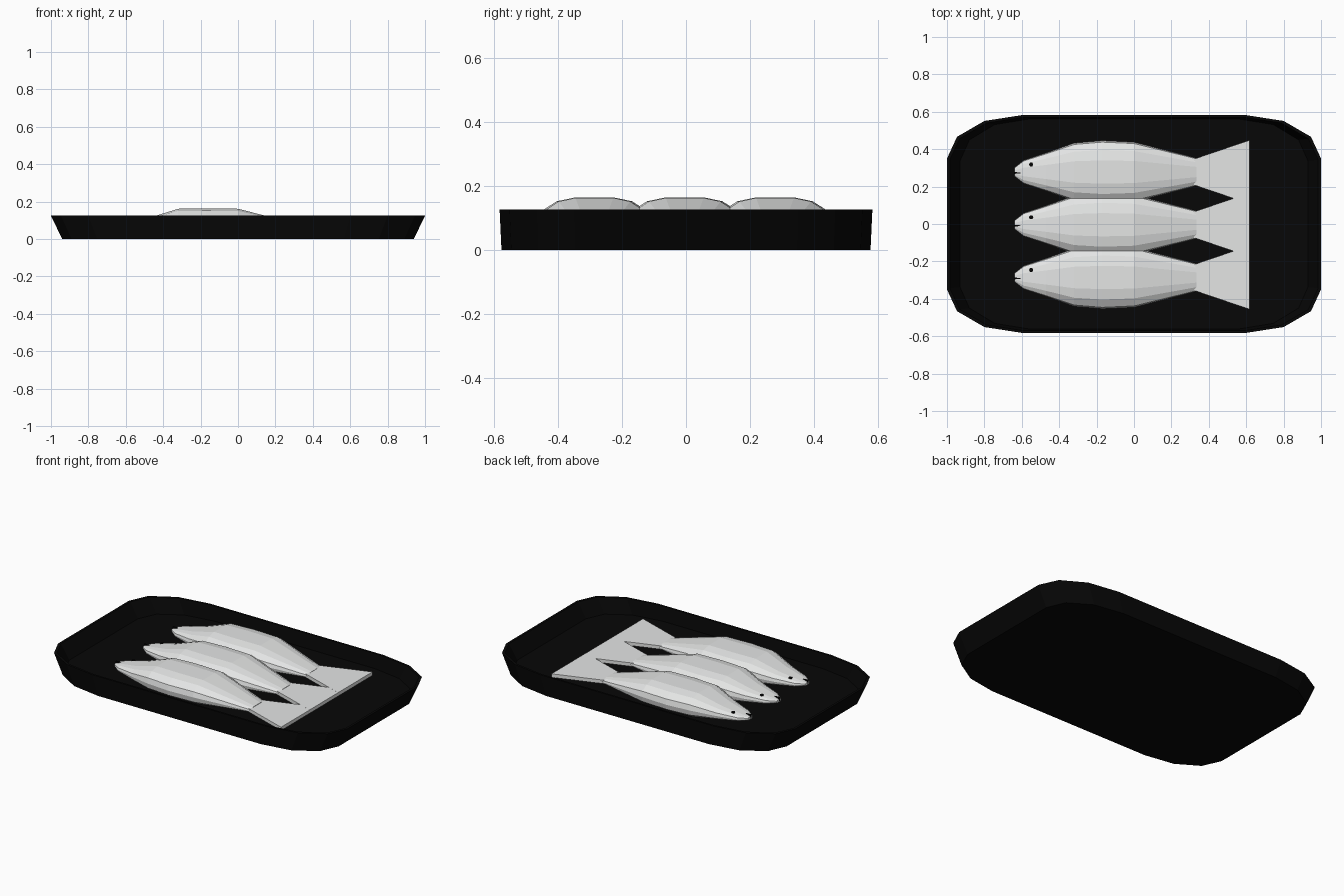
import bpy, bmesh, math

if "Cube" in bpy.data.objects:
    bpy.data.objects.remove(bpy.data.objects["Cube"])


def material(name, rgb):
    m = bpy.data.materials.new(name)
    m.diffuse_color = (*rgb, 1)
    m.use_nodes = True
    m.node_tree.nodes["Principled BSDF"].inputs["Base Color"].default_value = m.diffuse_color
    return m


BLACK = material("tray black", (0.002, 0.002, 0.002))
SILVER = material("fish silver", (0.78, 0.79, 0.785))
EYE = material("eye black", (0.001, 0.001, 0.001))
FLOOR = 0.035


def loft(name, rings, mat):
    """Skin a list of equal-length rings and cap both ends."""
    bm = bmesh.new()
    vs = [[bm.verts.new(p) for p in ring] for ring in rings]
    n = len(vs[0])
    for a, b in zip(vs, vs[1:]):
        for i in range(n):
            j = (i + 1) % n
            bm.faces.new((a[i], a[j], b[j], b[i]))
    bm.faces.new(vs[0])
    bm.faces.new(vs[-1])
    bmesh.ops.recalc_face_normals(bm, faces=bm.faces)
    me = bpy.data.meshes.new(name)
    bm.to_mesh(me)
    bm.free()
    me.materials.append(mat)
    ob = bpy.data.objects.new(name, me)
    bpy.context.collection.objects.link(ob)
    return ob


def prism(name, outline, z0, z1, mat):
    return loft(name, [[(x, y, z) for x, y in outline] for z in (z0, z1)], mat)


def tray_ring(sx, sy, z):
    """Rounded rectangle with three segments in each corner."""
    ring = []
    for q, (cx, cy) in enumerate(((1, 1), (-1, 1), (-1, -1), (1, -1))):
        for k in range(4):
            a = math.radians(90 * q + 30 * k)
            ring.append(((0.6 * cx + 0.4 * math.cos(a)) * sx,
                         (0.35 * cy + 0.232 * math.sin(a)) * sy, z))
    return ring


# Tray: outer wall, rim, inner wall, floor
loft("tray", [tray_ring(0.94, 0.99, 0), tray_ring(1, 1, 0.125),
              tray_ring(0.985, 0.98, 0.125), tray_ring(0.93, 0.965, FLOOR)], BLACK)

# Fish cross-section: (fraction of half width, fraction of height)
HALF = [(0.7, 0), (0.96, 0.2), (1, 0.45), (0.95, 0.7), (0.7, 0.91), (0.37, 1)]
SECTION = HALF + [(-w, h) for w, h in reversed(HALF)]
# Stations along the body: x, half width, bottom height, top height
STATIONS = [(-0.64, 0.022, 0.062, 0.08), (-0.59, 0.062, 0.055, 0.092),
            (-0.47, 0.102, 0.045, 0.115), (-0.32, 0.155, FLOOR, 0.162),
            (-0.17, 0.168, FLOOR, 0.163), (0, 0.16, FLOOR, 0.162),
            (0.335, 0.074, 0.052, 0.077)]

for i in (-1, 0, 1):
    cy = 0.282 * i - 0.004
    # Body
    loft("fish_body", [[(x, cy + f * w, lo + h * (hi - lo)) for f, h in SECTION]
                       for x, w, lo, hi in STATIONS], SILVER)
    # Tail fin
    prism("fish_tail", [(0.32, cy - 0.069), (0.617, cy - 0.17),
                        (0.617, cy + 0.17), (0.32, cy + 0.069)],
          0.053, 0.075 + 0.0004 * i, SILVER)
    # Eye, almost flush with the skin
    prism("fish_eye", [(-0.55 + 0.012 * math.cos(a * math.pi / 3),
                        cy + 0.04 + 0.012 * math.sin(a * math.pi / 3)) for a in range(6)],
          0.093, 0.1005, EYE)
    # Mouth slit
    prism("fish_mouth", [(-0.641, cy - 0.010), (-0.608, cy - 0.007),
                         (-0.608, cy - 0.003), (-0.641, cy + 0.000)],
          0.068, 0.09, EYE)
